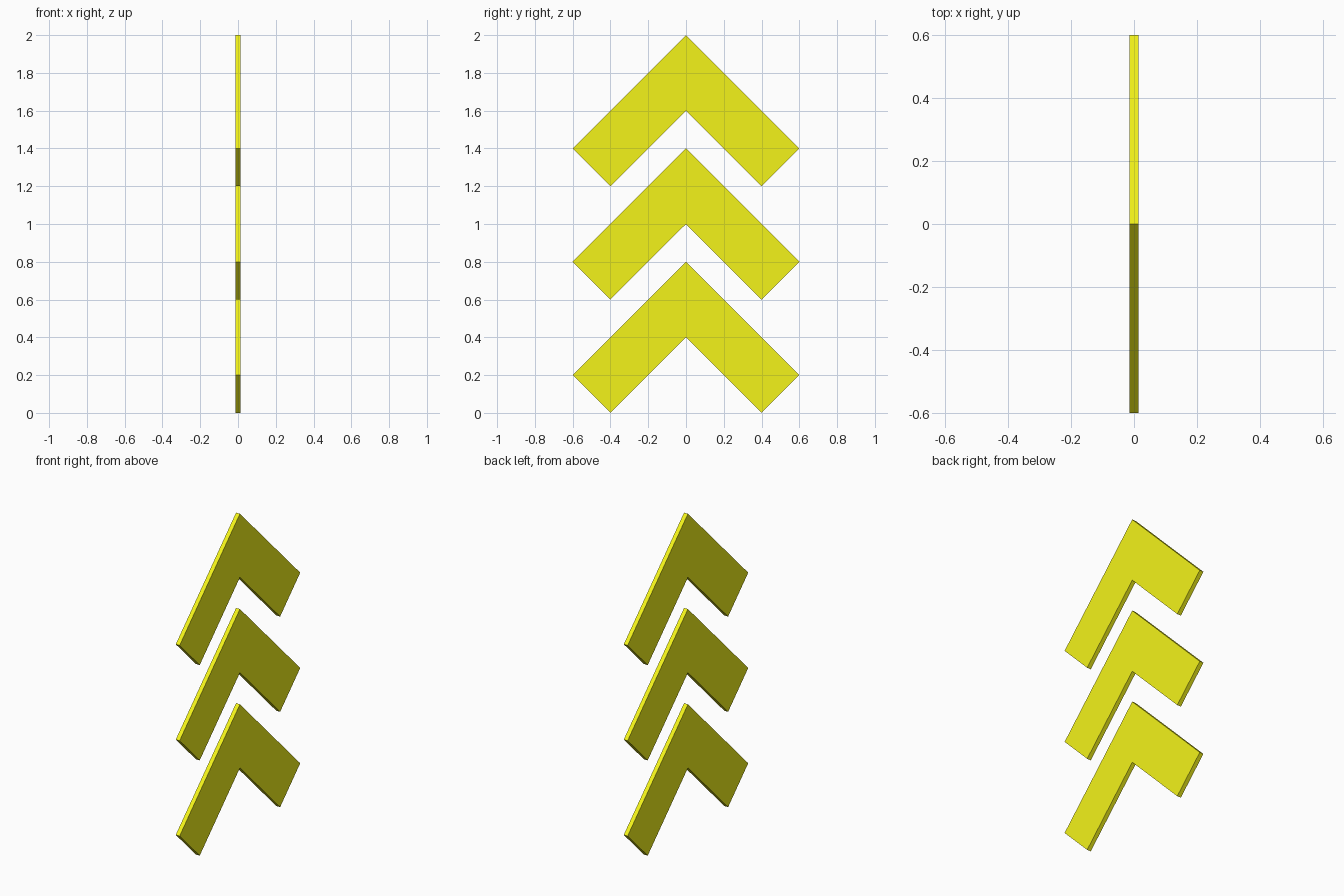
import bpy, bmesh
from mathutils import Vector

if "Cube" in bpy.data.objects:
    bpy.data.objects.remove(bpy.data.objects["Cube"])

HALF_THICKNESS = 0.0135

# Yellow paint
yellow = bpy.data.materials.new("yellow")
yellow.diffuse_color = (0.9, 0.9, 0.01, 1)
yellow.use_nodes = True
yellow.node_tree.nodes["Principled BSDF"].inputs["Base Color"].default_value = yellow.diffuse_color

# Chevron outline in (y, z), pointing up
PROFILE = [(0, 0.8), (-0.6, 0.2), (-0.4, 0), (0, 0.4), (0.4, 0), (0.6, 0.2)]


def chevron(name, z):
    bm = bmesh.new()
    face = bm.faces.new([bm.verts.new((-HALF_THICKNESS, y, h)) for y, h in PROFILE])
    result = bmesh.ops.extrude_face_region(bm, geom=[face], use_keep_orig=True)
    moved = [v for v in result["geom"] if isinstance(v, bmesh.types.BMVert)]
    bmesh.ops.translate(bm, verts=moved, vec=Vector((2 * HALF_THICKNESS, 0, 0)))
    bmesh.ops.recalc_face_normals(bm, faces=bm.faces[:])
    mesh = bpy.data.meshes.new(name)
    bm.to_mesh(mesh)
    bm.free()
    mesh.materials.append(yellow)
    obj = bpy.data.objects.new(name, mesh)
    obj.location.z = z
    bpy.context.collection.objects.link(obj)


# Three stacked chevrons
for i, label in enumerate(("lower", "middle", "upper")):
    chevron(label + "_chevron", 0.6 * i)
